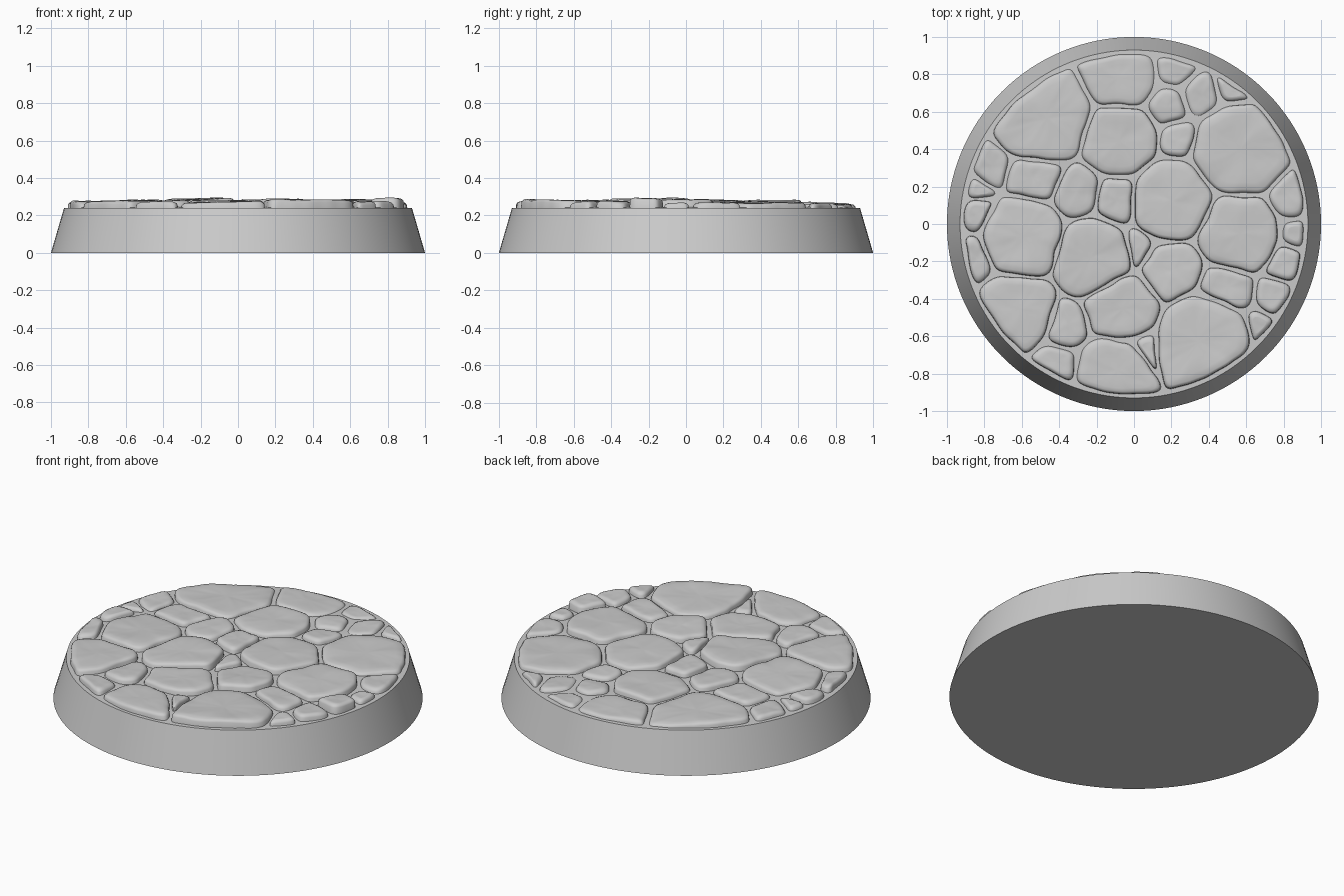
import bpy, bmesh, math, random
from mathutils import Vector, noise

random.seed(4)
cube = bpy.data.objects.get("Cube")
if cube:
    bpy.data.objects.remove(cube)

BASE_R, TOP_R, TOP_Z, FIELD_R = 1.0, 0.93, 0.24, 0.91
GAP, SPACING = 0.008, 0.02

grey = bpy.data.materials.new("plain grey")
grey.use_nodes = True
grey.diffuse_color = (0.6, 0.6, 0.6, 1)
grey.node_tree.nodes["Principled BSDF"].inputs["Base Color"].default_value = grey.diffuse_color


def make_object(name, bm, angle):
    bmesh.ops.recalc_face_normals(bm, faces=bm.faces)
    mesh = bpy.data.meshes.new(name)
    bm.to_mesh(mesh)
    bm.free()
    mesh.materials.append(grey)
    obj = bpy.data.objects.new(name, mesh)
    bpy.context.collection.objects.link(obj)
    bpy.ops.object.select_all(action='DESELECT')
    obj.select_set(True)
    bpy.context.view_layer.objects.active = obj
    bpy.ops.object.shade_smooth_by_angle(angle=math.radians(angle))
    return obj


def circle(radius, count):
    return [Vector((math.cos(a), math.sin(a))) * radius
            for a in (math.tau * i / count for i in range(count))]


def loft(bm, rings, cap_start=False, centre=None):
    """Skin a stack of equal rings; finish with a cap or a centre point."""
    loops = [[bm.verts.new(p) for p in ring] for ring in rings]
    n = len(loops[0])
    for low, high in zip(loops, loops[1:]):
        for i in range(n):
            bm.faces.new((low[i], low[(i + 1) % n], high[(i + 1) % n], high[i]))
    if cap_start:
        bm.faces.new(loops[0][::-1])
    if centre is not None:
        tip = bm.verts.new(centre)
        for i in range(n):
            bm.faces.new((loops[-1][i], loops[-1][(i + 1) % n], tip))


def ground_z(p):
    """Flat at the rim, a little raised and lumpy between the stones."""
    inner = min(1, max(0, (FIELD_R - p.length) / 0.15))
    return TOP_Z + inner * (0.008 + 0.006 * noise.noise((p.x * 6, p.y * 6, 2)))


# Tapered plinth with the packed ground on top
bm = bmesh.new()
rings = [[p.to_3d() for p in circle(BASE_R, 128)]]
for k in range(25):
    rings.append([Vector((p.x, p.y, ground_z(p)))
                  for p in circle(TOP_R * (1 - k / 25), 128)])
loft(bm, rings, cap_start=True, centre=(0, 0, ground_z(Vector((0, 0)))))
make_object("tapered_base", bm, 30)

# Paving stones: centre x, centre y, rough radius
STONES = [
    (-.5, .58, .26), (-.07, .79, .18), (-.08, .46, .19), (.57, .4, .25),
    (.2, .12, .21), (-.22, -.18, .2), (-.6, -.07, .21), (.57, -.05, .21),
    (.2, -.24, .14), (-.07, -.45, .18), (.38, -.63, .25), (-.11, -.78, .18),
    (-.63, -.47, .2), (-.37, -.55, .1), (-.54, .26, .13), (-.3, .17, .1),
    (-.09, .13, .1), (.5, -.35, .13), (.8, -.2, .08), (.85, .13, .1),
    (.19, .63, .09), (.36, .68, .1), (.54, .73, .1), (.24, .47, .07),
    (.22, .82, .08), (-.85, .06, .07), (-.77, .31, .09), (-.87, -.18, .09),
    (.66, -.55, .07), (.03, -.67, .06), (-.42, -.74, .08), (.02, -.13, .05),
    (.75, -.39, .08), (.86, -.05, .07), (-.85, .19, .05),
]


def clip(poly, normal, limit):
    """Keep the part of a polygon where p . normal <= limit."""
    out = []
    for a, b in zip(poly, poly[1:] + poly[:1]):
        da, db = a.dot(normal) - limit, b.dot(normal) - limit
        if da <= 0:
            out.append(a)
        if da * db < 0:
            out.append(a.lerp(b, da / (da - db)))
    return out


def stone_outline(index):
    """Cell bounded by the neighbouring stones, rounded and roughened."""
    x, y, r = STONES[index]
    c, poly = Vector((x, y)), circle(FIELD_R, 72)
    for j, (u, v, s) in enumerate(STONES):
        if j == index or not poly:
            continue
        d = Vector((u, v)) - c
        limit = (u * u + v * v - c.dot(c) - s * s + r * r) / 2
        poly = clip(poly, d, limit - GAP * d.length)
    pts = []
    for a, b in zip(poly, poly[1:] + poly[:1]):
        steps = max(1, round((b - a).length / SPACING))
        pts += [a.lerp(b, k / steps) for k in range(steps)]
    for _ in range(5):
        pts = [(pts[k - 1] + pts[k] * 2 + pts[(k + 1) % len(pts)]) / 4
               for k in range(len(pts))]
    wobble = [noise.noise_vector((p.x * 9, p.y * 9, index)).to_2d() for p in pts]
    return [p + w * 0.011 for p, w in zip(pts, wobble)]


for index in range(len(STONES)):
    outline = stone_outline(index)
    if len(outline) < 5:
        continue
    mid = sum(outline, Vector((0, 0))) / len(outline)
    size = sum((p - mid).length for p in outline) / len(outline)
    tilt = Vector((random.uniform(-.03, .03), random.uniform(-.03, .03)))
    # Stones sit highest near the middle and lower towards the rim and back
    height = 0.287 - 0.02 * mid.length ** 2 - 0.014 * max(0, mid.y)
    height += random.uniform(-.004, .004)
    if mid.x > 0.75 and -0.3 < mid.y < -0.1:
        height += 0.02

    def surface(p, drop):
        lump = 0.005 * noise.noise((p.x * 7, p.y * 7, index * 3))
        lump += 0.002 * noise.noise((p.x * 22, p.y * 22, index))
        return Vector((p.x, p.y, height + (p - mid).dot(tilt) + lump - drop))

    def inset(width):
        scale = max(0.3, 1 - width / size)
        return [mid + (p - mid) * scale for p in outline]

    bm = bmesh.new()
    rings = [[Vector((p.x, p.y, TOP_Z - 0.01)) for p in outline]]
    for width, drop in ((0.004, 0.016), (0.011, 0.007), (0.022, 0.002)):
        rings.append([surface(p, drop) for p in inset(width)])
    for scale in (0.75, 0.55, 0.35, 0.17):
        edge = min(scale, 1 - 0.03 / size)
        rings.append([surface(mid + (p - mid) * edge, 0) for p in outline])
    loft(bm, rings, centre=surface(mid, 0))
    make_object(f"paving_stone_{index + 1:02d}", bm, 50)
